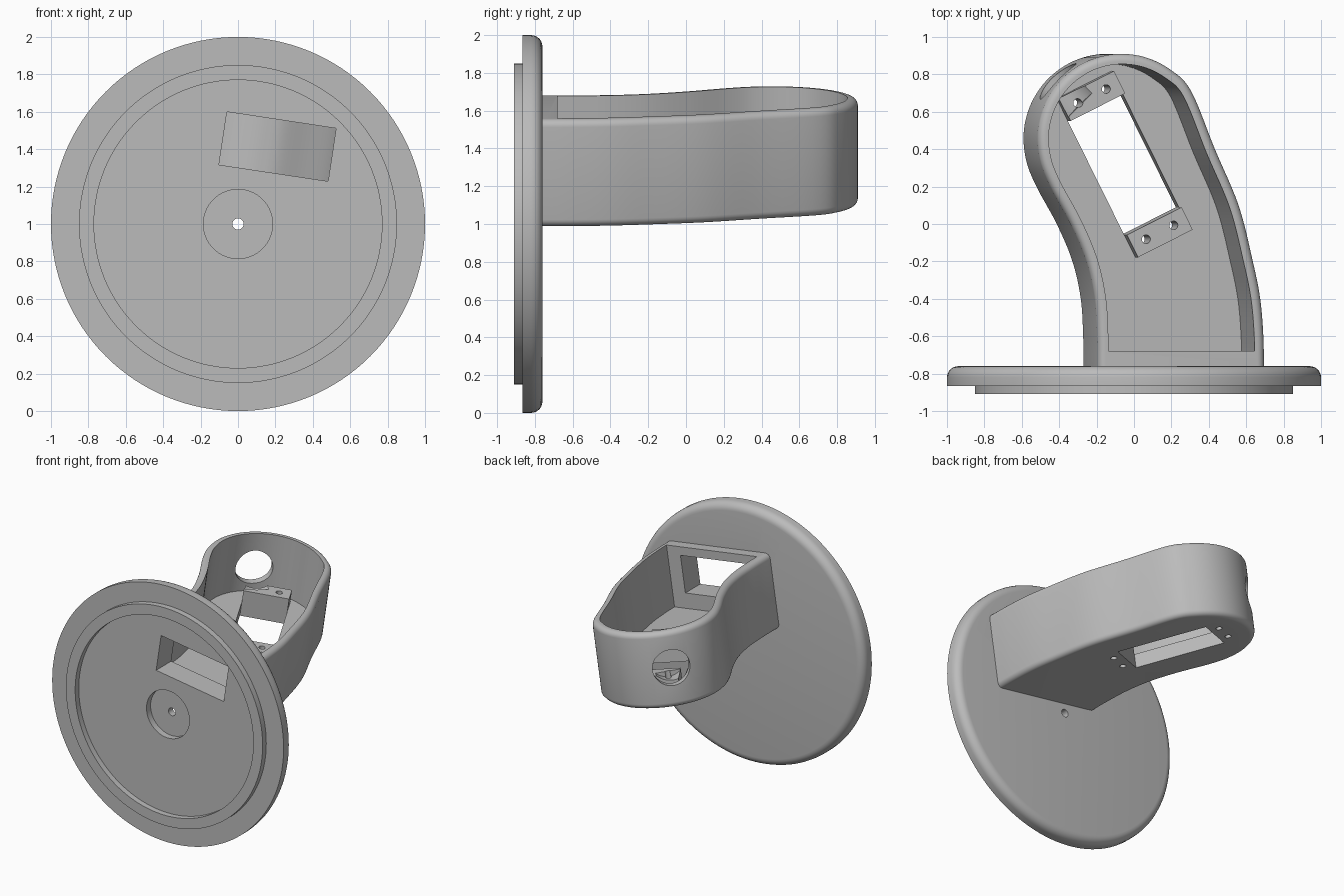
import bpy, bmesh, math
from mathutils import Matrix, Vector

if "Cube" in bpy.data.objects:
    bpy.data.objects.remove(bpy.data.objects["Cube"])

grey = bpy.data.materials.new("plain_grey")
grey.diffuse_color = (0.5, 0.5, 0.5, 1)
grey.use_nodes = True
grey.node_tree.nodes["Principled BSDF"].inputs["Base Color"].default_value = grey.diffuse_color

# The arm is rolled about the plate axis
ROLL = Matrix.Translation((0, 0, 1)) @ Matrix.Rotation(math.radians(8.6), 4, 'Y')
W0, W1, FLOOR, WALL, ROUND = 0.075, 0.65, 0.18, 0.055, 0.04
HEAD, HEAD_R = Vector((-0.16, 0.455)), 0.455


def make(name, bm, matrix=Matrix()):
    bmesh.ops.recalc_face_normals(bm, faces=bm.faces)
    bm.transform(matrix)
    me = bpy.data.meshes.new(name)
    bm.to_mesh(me)
    bm.free()
    me.materials.append(grey)
    ob = bpy.data.objects.new(name, me)
    bpy.context.collection.objects.link(ob)
    return ob


def box(name, size, matrix):
    bm = bmesh.new()
    bmesh.ops.create_cube(bm, size=1, matrix=Matrix.Diagonal((*size, 1)))
    return make(name, bm, matrix)


def cylinder(name, r, depth, matrix, n=48):
    bm = bmesh.new()
    bmesh.ops.create_cone(bm, cap_ends=True, segments=n, radius1=r, radius2=r, depth=depth)
    return make(name, bm, matrix)


def loft(name, layers):
    """Stack of equal-length outlines, capped at both ends."""
    bm = bmesh.new()
    rings = [[bm.verts.new((p.x, p.y, w)) for p in pts] for w, pts in layers]
    for a, b in zip(rings, rings[1:]):
        for i in range(len(a)):
            j = (i + 1) % len(a)
            bm.faces.new((a[i], a[j], b[j], b[i]))
    bm.faces.new(rings[0])
    bm.faces.new(rings[-1])
    return make(name, bm, ROLL)


def boolean(ob, other, op='DIFFERENCE'):
    mod = ob.modifiers.new("bool", 'BOOLEAN')
    mod.object, mod.operation, mod.solver = other, op, 'EXACT'
    bpy.context.view_layer.objects.active = ob
    bpy.ops.object.modifier_apply(modifier=mod.name)


def smooth_path(pts, steps=6):
    pts = [Vector(p) for p in pts]
    ext = [2 * pts[0] - pts[1]] + pts + [2 * pts[-1] - pts[-2]]
    out = []
    for a, b, c, d in zip(ext, ext[1:], ext[2:], ext[3:]):
        for k in range(steps):
            t = k / steps
            out.append(0.5 * (2 * b + (c - a) * t + (2 * a - 5 * b + 4 * c - d) * t * t
                              + (3 * b - a - 3 * c + d) * t ** 3))
    return out + [pts[-1]]


# Arm outline: right flank, round head, left flank
right = [(0.61, -0.77), (0.607, -0.6), (0.59, -0.4), (0.55, -0.2), (0.473, 0.1), (0.345, 0.4)]
left = [(-0.545, 0.2), (-0.435, 0), (-0.35, -0.2), (-0.305, -0.4), (-0.292, -0.6), (-0.29, -0.77)]
head = [HEAD + HEAD_R * Vector((math.cos(math.radians(a)), math.sin(math.radians(a))))
        for a in range(34, 200, 20)]
PATH = smooth_path(right + head + left)


def outline(offset, front=-0.77):
    """Path moved inwards, with its open end cut straight at the front."""
    out = []
    for i, p in enumerate(PATH):
        t = PATH[min(i + 1, len(PATH) - 1)] - PATH[max(i - 1, 0)]
        n = Vector((-t.y, t.x)).normalized()
        if i in (0, len(PATH) - 1):
            n = Vector((n.x, 0))
        q = p + n * offset
        out.append(Vector((q.x, max(q.y, front))))
    return out


def cavity_outline():
    """Inner outline, trimmed behind the front wall."""
    pts = outline(WALL, -9)
    keep = [p for p in pts if p.y > -0.675]
    return [Vector((keep[0].x, -0.68))] + keep + [Vector((keep[-1].x, -0.68))]


# Arm shell with rounded outer rims
quarter = [math.pi / 2 * k / 6 for k in range(7)]
layers = [(W0 + ROUND * (1 - math.sin(a)), outline(ROUND * (1 - math.cos(a)))) for a in reversed(quarter)]
layers += [(W1 - ROUND * (1 - math.sin(a)), outline(ROUND * (1 - math.cos(a)))) for a in quarter]
arm = loft("arm", layers)
cutters = [loft("cavity_cutter", [(FLOOR, cavity_outline()), (0.9, cavity_outline())])]
boolean(arm, cutters[0])

# Motor mount: two raised blocks either side of a slot through the floor
mount = ROLL @ Matrix.Translation((-0.085, 0.32, 0)) @ Matrix.Rotation(math.radians(-63.4), 4, 'Z')
slot = box("slot_cutter", (0.681, 0.33, 0.5), mount @ Matrix.Translation((0, 0, 0.15)))
boolean(arm, slot)
cutters.append(slot)
for side in (-1, 1):
    block = box("mount_block", (0.134, 0.33, 0.14),
                mount @ Matrix.Translation((side * 0.4075, 0, 0.21)))
    boolean(arm, block, 'UNION')
    cutters.append(block)
for sx in (-1, 1):
    for sy in (-1, 1):
        hole = cylinder("screw_cutter", 0.023, 0.6,
                        mount @ Matrix.Translation((sx * 0.4075, sy * 0.083, 0.15)), 24)
        boolean(arm, hole)
        cutters.append(hole)

# Round cable hole through the head wall
aim = Matrix.Rotation(math.radians(135), 4, 'Z') @ Matrix.Translation((0.45, 0, 0)) \
    @ Matrix.Rotation(math.pi / 2, 4, 'Y')
cable = cylinder("cable_cutter", 0.135, 0.4, ROLL @ Matrix.Translation((HEAD.x, HEAD.y, 0.375)) @ aim)
boolean(arm, cable)
cutters.append(cable)

# Round base plate: turned profile with front ring, recess and centre hole
profile = [(0.03, -0.815), (0.185, -0.815), (0.185, -0.865), (0.77, -0.865), (0.77, -0.91),
           (0.85, -0.91), (0.85, -0.865), (1, -0.865)]
profile += [(0.94 + 0.06 * math.cos(a), -0.82 + 0.06 * math.sin(a)) for a in quarter] + [(0.03, -0.76)]
N = 128
bm = bmesh.new()
rings = [[bm.verts.new((r * math.cos(2 * math.pi * k / N), y, 1 + r * math.sin(2 * math.pi * k / N)))
          for r, y in profile] for k in range(N)]
for k in range(N):
    a, b = rings[k], rings[(k + 1) % N]
    for i in range(len(profile)):
        j = (i + 1) % len(profile)
        bm.faces.new((a[i], a[j], b[j], b[i]))
plate = make("base_plate", bm)

# Window through plate and arm front wall
window = box("window_cutter", (0.59, 0.4, 0.286), ROLL @ Matrix.Translation((0.147, -0.8, 0.441)))
cutters.append(window)
for ob in (arm, plate):
    boolean(ob, window)

for c in cutters:
    bpy.data.objects.remove(c)
for ob in (arm, plate):
    bpy.ops.object.select_all(action='DESELECT')
    ob.select_set(True)
    bpy.context.view_layer.objects.active = ob
    bpy.ops.object.shade_smooth_by_angle(angle=math.radians(30))
